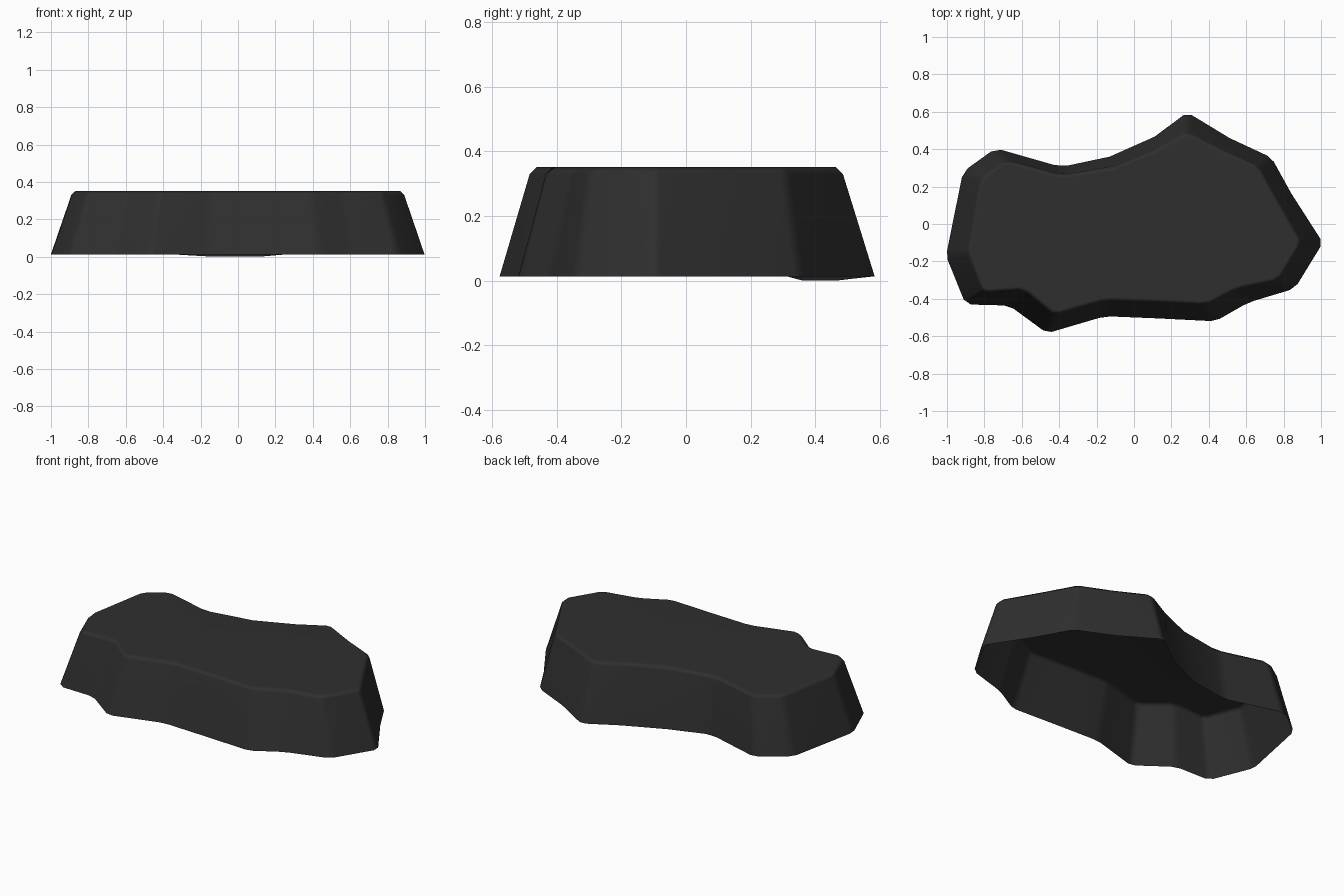
import bpy, bmesh, math
from mathutils import Vector

if "Cube" in bpy.data.objects:
    bpy.data.objects.remove(bpy.data.objects["Cube"])

# Each corner: foot x, y, shoulder x, y, corner bevel width
CORNERS = [
    (-1.005, -.17, -.895, -.15, .025), (-.914, .28, -.825, .25, .03),
    (-.74, .405, -.685, .345, .03), (-.39, .305, -.385, .263, .035),
    (-.13, .36, -.105, .31, 0), (.11, .467, .11, .40, 0),
    (.285, .597, .285, .496, .025), (.51, .46, .48, .395, 0),
    (.735, .355, .668, .312, .025), (.84, .165, .76, .145, 0),
    (1.01, -.10, .9, -.10, .025), (.86, -.345, .775, -.305, .028),
    (.61, -.42, .555, -.35, .03), (.435, -.52, .39, -.435, .025),
    (.135, -.505, .12, -.422, 0), (-.155, -.493, -.15, -.412, .03),
    (-.465, -.584, -.425, -.49, .025), (-.667, -.436, -.59, -.355, .028),
    (-.90, -.43, -.81, -.37, .028),
]


def cut_ring(points, cuts):
    """Replace every corner that has a bevel width by two points."""
    ring = []
    for i, p in enumerate(points):
        if cuts[i] == 0:
            ring.append(p)
            continue
        for q in (points[i - 1], points[(i + 1) % len(points)]):
            ring.append(p + (q - p).normalized() * cuts[i])
    return ring


def inset_ring(points, d):
    """Move a clockwise ring inwards by d."""
    out = []
    for i, p in enumerate(points):
        a = (p - points[i - 1]).normalized()
        b = (points[(i + 1) % len(points)] - p).normalized()
        n = Vector((a.y + b.y, -a.x - b.x)).normalized()
        out.append(p + n * d)
    return out


cuts = [c[4] for c in CORNERS]
foot = cut_ring([Vector(c[:2]) for c in CORNERS], cuts)
shoulder = cut_ring([Vector(c[2:4]) for c in CORNERS], [c * .9 for c in cuts])
rim = inset_ring(shoulder, .023)

# Hollow rock: sloping walls, chamfered shoulder, flat top, open underside
bm = bmesh.new()
rings = []
for pts, z in ((foot, .013), (shoulder, .33), (rim, .352)):
    rings.append([bm.verts.new((p.x, p.y, z)) for p in pts])
# The foot dips slightly along the back
for v in rings[0]:
    if -.2 < v.co.x < .2 and v.co.y > 0:
        v.co.z = 0
for lo, hi in zip(rings, rings[1:]):
    for i in range(len(lo)):
        j = (i + 1) % len(lo)
        bm.faces.new((lo[j], lo[i], hi[i], hi[j]))
bm.faces.new(rings[-1][::-1])

mesh = bpy.data.meshes.new("rock_slab")
bm.to_mesh(mesh)
bm.free()
rock = bpy.data.objects.new("rock_slab", mesh)
bpy.context.collection.objects.link(rock)

# Dark stone colour
stone = bpy.data.materials.new("dark_stone")
stone.diffuse_color = (.028, .028, .028, 1)
stone.use_nodes = True
stone.node_tree.nodes["Principled BSDF"].inputs["Base Color"].default_value = stone.diffuse_color
mesh.materials.append(stone)

# Soft shoulder and corners, flat top
bpy.context.view_layer.objects.active = rock
rock.select_set(True)
bpy.ops.object.shade_smooth_by_angle(angle=math.radians(50))
weighted = rock.modifiers.new("weighted_normals", 'WEIGHTED_NORMAL')
weighted.keep_sharp = True
